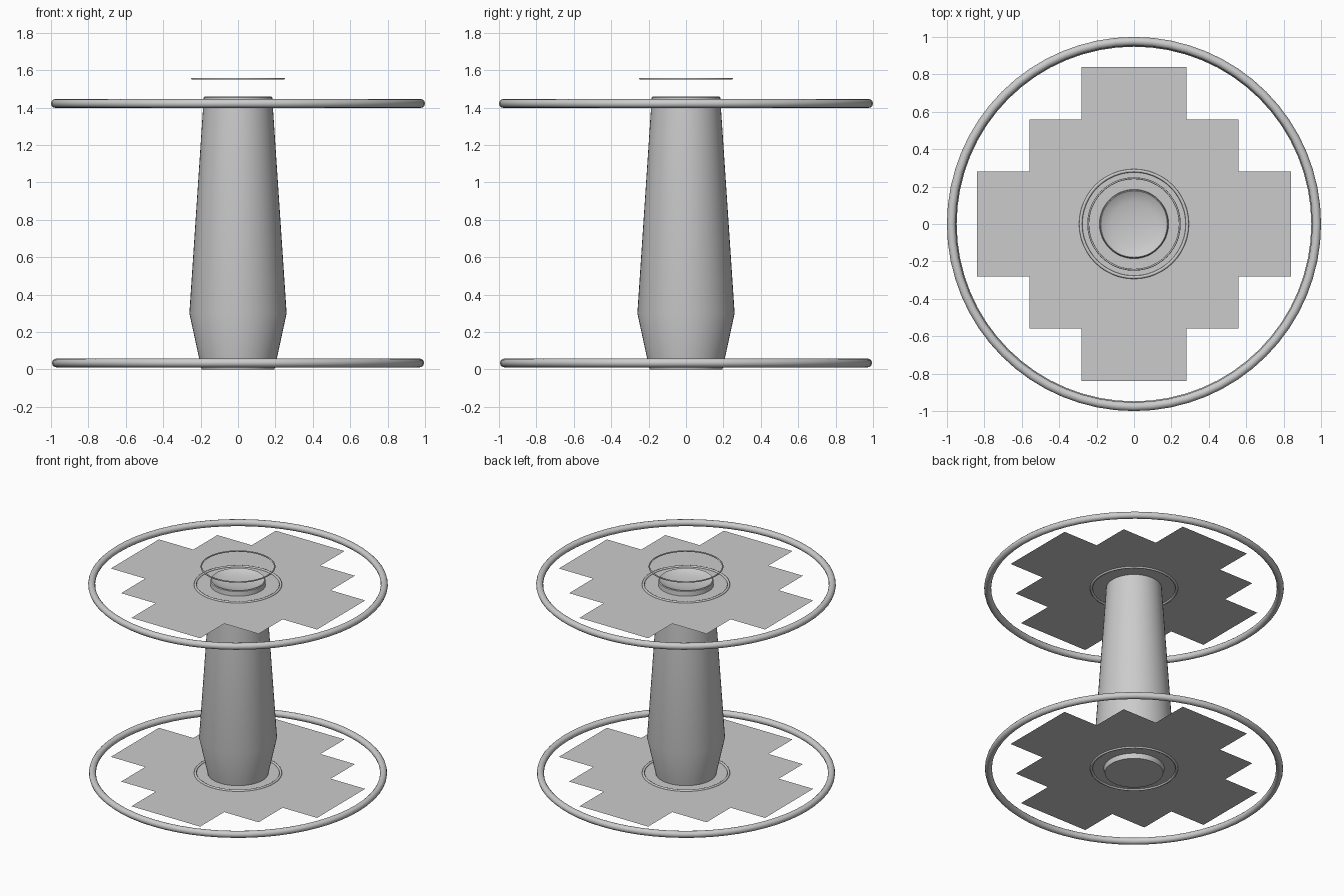
import bpy, bmesh, math

if "Cube" in bpy.data.objects:
    bpy.data.objects.remove(bpy.data.objects["Cube"])


def ring(name, major, minor, z, sides=64, tube=12):
    bpy.ops.mesh.primitive_torus_add(major_radius=major, minor_radius=minor,
                                     major_segments=sides, minor_segments=tube,
                                     location=(0, 0, z))
    bpy.context.object.name = name
    bpy.ops.object.shade_smooth()


def add_object(name, bm):
    mesh = bpy.data.meshes.new(name)
    bm.to_mesh(mesh)
    bm.free()
    obj = bpy.data.objects.new(name, mesh)
    bpy.context.collection.objects.link(obj)
    return obj


def lathe(name, profile, sides=48):
    bm = bmesh.new()
    verts = [bm.verts.new((r, 0, z)) for r, z in profile]
    edges = [bm.edges.new(pair) for pair in zip(verts, verts[1:])]
    bmesh.ops.spin(bm, geom=verts + edges, cent=(0, 0, 0), axis=(0, 0, 1),
                   angle=math.tau, steps=sides)
    bmesh.ops.remove_doubles(bm, verts=bm.verts, dist=0.0005)
    bmesh.ops.recalc_face_normals(bm, faces=bm.faces)
    obj = add_object(name, bm)
    bpy.ops.object.select_all(action='DESELECT')
    obj.select_set(True)
    bpy.context.view_layer.objects.active = obj
    bpy.ops.object.shade_smooth_by_angle(angle=math.radians(30))


def stepped_plate(name, z, s=0.28):
    # one quarter of the stepped outline, turned four times
    quarter = [(3 * s, -s), (3 * s, s), (2 * s, s), (2 * s, 2 * s), (s, 2 * s)]
    bm = bmesh.new()
    verts = []
    for k in range(4):
        c, n = round(math.cos(k * math.pi / 2)), round(math.sin(k * math.pi / 2))
        verts += [bm.verts.new((x * c - y * n, x * n + y * c, z)) for x, y in quarter]
    bm.faces.new(verts)
    add_object(name, bm)


# central column with a shallow dished top
lathe("column", [(0, 0.0), (0.195, 0.0), (0.26, 0.3), (0.183, 1.455),
                 (0.178, 1.46), (0.172, 1.455), (0.12, 1.44), (0.06, 1.432), (0, 1.43)])

# lower and upper discs: rim, stepped plate and collar
for label, z, outer in (("lower", 0.035, 0.995), ("upper", 1.422, 1.0)):
    ring(label + "_rim", outer - 0.0235, 0.0235, z)
    stepped_plate(label + "_plate", z)
    ring(label + "_collar", 0.285, 0.009, z, 48, 8)

# thin ring floating above the column
ring("top_ring", 0.245, 0.005, 1.554, 48, 8)
